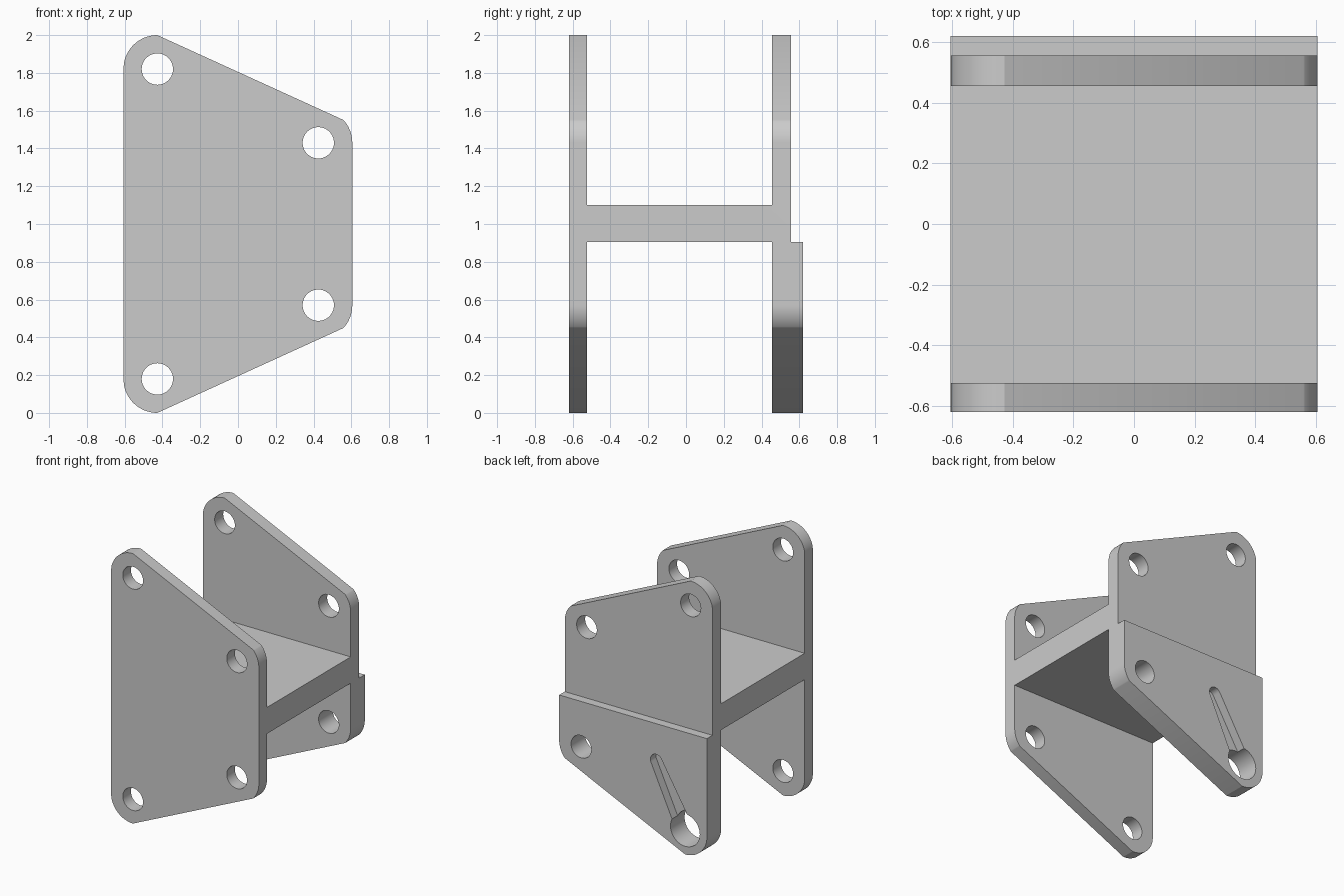
import bpy, bmesh, math

cube = bpy.data.objects.get("Cube")
if cube:
    bpy.data.objects.remove(cube, do_unlink=True)

grey = bpy.data.materials.new("plain grey")
grey.use_nodes = True
GREY = (0.6, 0.6, 0.6, 1)
grey.diffuse_color = GREY
grey.node_tree.nodes["Principled BSDF"].inputs["Base Color"].default_value = GREY

HALF_W = 0.605
HOLE_R = 0.083
WIDE, NARROW = (-0.427, 0.82), (0.425, 0.43)   # hole centres, height from mid-plane
WEB_Z = (0.905, 1.1)


def arc(centre, r, start, end, n=16):
    return [(centre[0] + r * math.cos(math.radians(start + (end - start) * i / n)),
             centre[1] + r * math.sin(math.radians(start + (end - start) * i / n)))
            for i in range(n + 1)]


def prism(name, points, y0, y1):
    """Extrude an x-z outline from y0 to y1."""
    bm = bmesh.new()
    face = bm.faces.new([bm.verts.new((x, y0, z)) for x, z in points])
    new = bmesh.ops.extrude_face_region(bm, geom=[face])["geom"]
    for v in new:
        if isinstance(v, bmesh.types.BMVert):
            v.co.y = y1
    bmesh.ops.recalc_face_normals(bm, faces=bm.faces)
    mesh = bpy.data.meshes.new(name)
    bm.to_mesh(mesh)
    bm.free()
    mesh.materials.append(grey)
    obj = bpy.data.objects.new(name, mesh)
    bpy.context.collection.objects.link(obj)
    return obj


def rectangle(x0, x1, z0, z1):
    return [(x0, z0), (x1, z0), (x1, z1), (x0, z1)]


def cut(target, name, points, y0, y1):
    cutter = prism(name, points, y0, y1)
    mod = target.modifiers.new(name, 'BOOLEAN')
    mod.operation = 'DIFFERENCE'
    mod.solver = 'EXACT'
    mod.object = cutter
    bpy.context.view_layer.objects.active = target
    bpy.ops.object.modifier_apply(modifier=mod.name)
    bpy.data.objects.remove(cutter, do_unlink=True)


def circle(centre, r):
    return arc(centre, r, 0, 360, 40)[:-1]


# Plate outline: upper half with rounded corners, mirrored about mid-height
upper = arc(NARROW, 0.18, 0, 42) + arc(WIDE, 0.18, 90, 180)
upper = [(max(-HALF_W, min(HALF_W, x)), z) for x, z in upper]
outline = [(x, 1 + z) for x, z in upper] + [(x, 1 - z) for x, z in reversed(upper)]

front = prism("front_plate", outline, -0.62, -0.525)
back = prism("back_plate", outline, 0.455, 0.62)

# Step that leaves the lower half of the back plate thicker
cut(back, "step_cutter", rectangle(-1, 1, WEB_Z[0], 3), 0.555, 1)

# Bolt holes, with one larger hole at the lower wide corner of the back plate
for plate in (front, back):
    for x, z in (WIDE, NARROW):
        for side in (1, -1):
            big = plate is back and x < 0 and side < 0
            cut(plate, "hole_cutter", circle((x, 1 + side * z), 0.12 if big else HOLE_R), -1, 1)

# Tapered blind groove leading up from the large hole
start, tip = (WIDE[0], 1 - WIDE[1]), (-0.19, 0.63)
heading = math.degrees(math.atan2(tip[1] - start[1], tip[0] - start[0]))
groove = (arc(tip, 0.048, heading - 90, heading + 90)
          + arc(start, 0.075, heading + 90, heading + 270))
cut(back, "groove_cutter", groove, 0.555, 1)

# Web joining the two plates
web = prism("web", rectangle(-HALF_W, HALF_W, *WEB_Z), -0.525, 0.455)

for obj in (front, back, web):
    bpy.ops.object.select_all(action='DESELECT')
    obj.select_set(True)
    bpy.context.view_layer.objects.active = obj
    bpy.ops.object.shade_smooth_by_angle(angle=math.radians(25))
